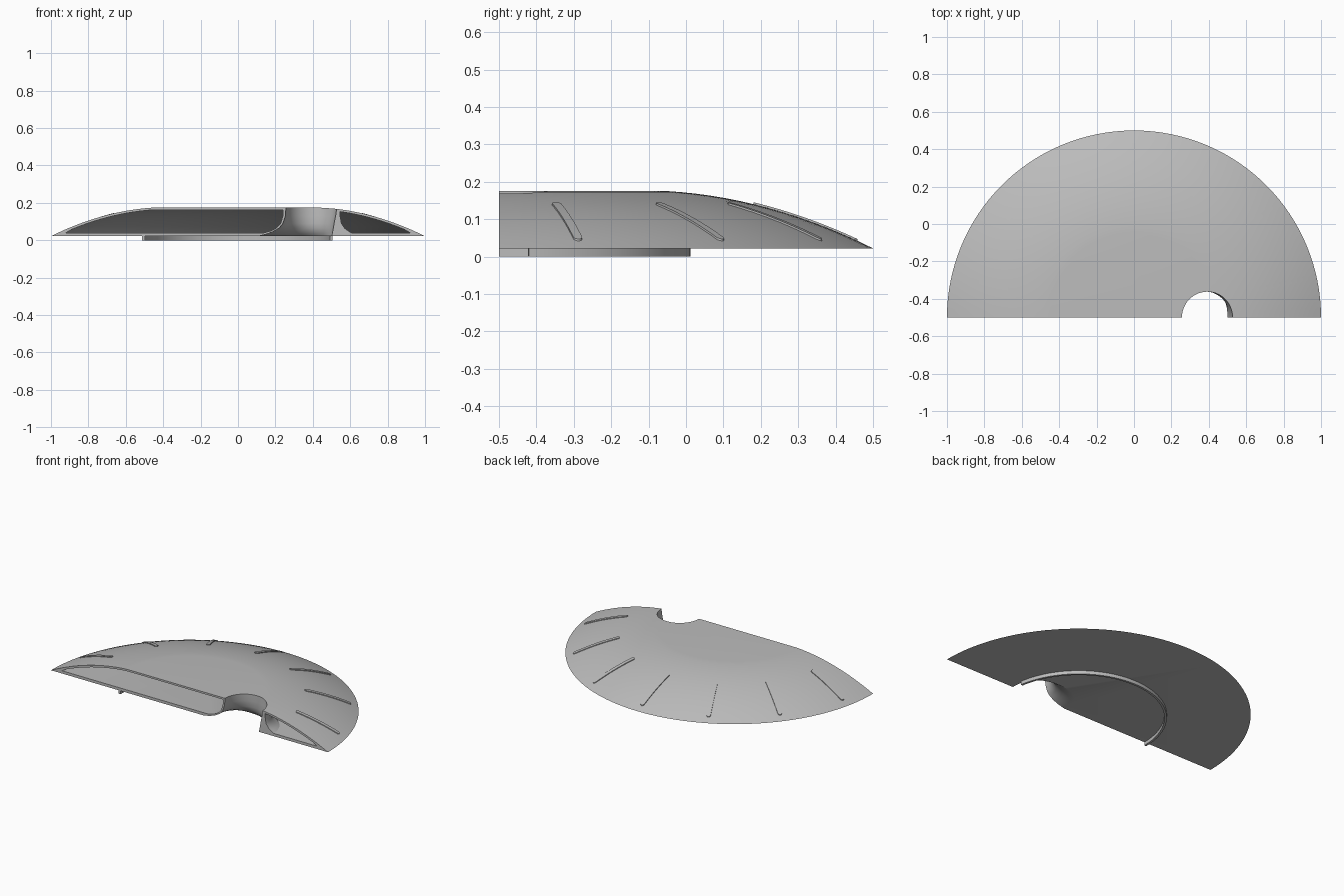
import bpy, bmesh, math

if "Cube" in bpy.data.objects:
    bpy.data.objects.remove(bpy.data.objects["Cube"], do_unlink=True)

FRONT = -0.5          # the flat cut plane and centre of revolution
BASE, TOP, FLAT_R = 0.022, 0.175, 0.45

grey = bpy.data.materials.new("plain grey")
grey.use_nodes = True
grey.diffuse_color = (0.5, 0.5, 0.5, 1)
grey.node_tree.nodes["Principled BSDF"].inputs["Base Color"].default_value = (0.5, 0.5, 0.5, 1)


def dome(r):
    """Height of the outer surface at a radius."""
    t = max(0.0, r - FLAT_R)
    return TOP - 0.06 * t - 0.397 * t * t


def finish(bm, name):
    bmesh.ops.recalc_face_normals(bm, faces=bm.faces)
    mesh = bpy.data.meshes.new(name)
    bm.to_mesh(mesh)
    bm.free()
    mesh.materials.append(grey)
    obj = bpy.data.objects.new(name, mesh)
    bpy.context.collection.objects.link(obj)
    return obj


def loft(bm, loops):
    """Skin closed loops of equal length and cap both ends."""
    rings = [[bm.verts.new(p) for p in loop] for loop in loops]
    n = len(rings[0])
    for a, b in zip(rings, rings[1:]):
        for i in range(n):
            j = (i + 1) % n
            bm.faces.new((a[i], a[j], b[j], b[i]))
    bm.faces.new(rings[0])
    bm.faces.new(rings[-1])


def revolve(name, profile, half=False, steps=128):
    """Solid of revolution about the centre of the flat side."""
    bm = bmesh.new()
    count = steps // 2 + 1 if half else steps
    angles = [2 * math.pi * i / steps for i in range(count)]
    loft(bm, [[(r * math.cos(a), FRONT + r * math.sin(a), z) for a in angles]
              for r, z in profile])
    return finish(bm, name)


def duct(name, sections):
    """Flared tube through the body; each section is z, left, right, depth."""
    bm = bmesh.new()
    loops = []
    for z, x0, x1, depth, power in sections:
        loop = []
        for i in range(64):
            a = 2 * math.pi * (i + 0.5) / 64
            c, s = math.cos(a), math.sin(a)
            loop.append(((x0 + x1) / 2 + (x1 - x0) / 2 * math.copysign(abs(c) ** power, c),
                         FRONT + depth * math.copysign(abs(s) ** power, s), z))
        loops.append(loop)
    loft(bm, loops)
    return finish(bm, name)


def activate(obj):
    bpy.ops.object.select_all(action='DESELECT')
    obj.select_set(True)
    bpy.context.view_layer.objects.active = obj


def subtract(obj, cutter):
    mod = obj.modifiers.new("cut", 'BOOLEAN')
    mod.operation, mod.solver, mod.object = 'DIFFERENCE', 'EXACT', cutter
    activate(obj)
    bpy.ops.object.modifier_apply(modifier=mod.name)
    bpy.data.objects.remove(cutter, do_unlink=True)


def smooth(obj):
    activate(obj)
    bpy.ops.object.shade_smooth_by_angle(angle=math.radians(25))


# Outer half dome and the hollow inside it
steps = 14
radii = [FLAT_R + (1 - FLAT_R) * i / steps for i in range(steps + 1)]
shell = revolve("dome_shell", [(r, dome(r)) for r in radii] , half=True)
bpy.data.objects.remove(shell, do_unlink=True)
shell = revolve("dome_shell", [(r, dome(r)) for r in radii[:-1]] + [(1, BASE)], half=True)

inner = [FLAT_R - 0.03 + 0.51 * i / steps for i in range(steps + 1)]
hollow = revolve("hollow_cutter", [(r - 0.005, dome(r) - 0.012) for r in inner if dome(r) > 0.056]
                 + [(0.92, 0.04)])

# Sleeve of material left around the notch, then the notch itself
sleeve = duct("sleeve_cutter", [
    (0.2, 0.243, 0.545, 0.152, 1), (0.13, 0.24, 0.546, 0.152, 1),
    (0.09, 0.228, 0.553, 0.16, 1), (0.065, 0.205, 0.57, 0.175, 1),
    (0.05, 0.175, 0.59, 0.195, 1), (0.038, 0.13, 0.61, 0.215, 1),
    (0.0, 0.13, 0.61, 0.215, 1)])
notch = duct("notch_cutter", [
    (0.2, 0.258, 0.532, 0.138, 1), (0.13, 0.253, 0.522, 0.138, 1),
    (0.09, 0.24, 0.514, 0.14, 1), (0.065, 0.22, 0.51, 0.147, 0.97),
    (0.045, 0.185, 0.506, 0.16, 0.93), (0.032, 0.15, 0.503, 0.175, 0.88),
    (0.022, 0.107, 0.5, 0.19, 0.84), (-0.02, 0.107, 0.5, 0.19, 0.84)])
subtract(hollow, sleeve)
subtract(shell, hollow)
subtract(shell, notch)
smooth(shell)

# Locating rim under the floor, stopping at the notch
bm = bmesh.new()
arc = [math.radians(9 + 171 * i / 72) for i in range(73)]
loft(bm, [[(r * math.cos(a), FRONT + r * math.sin(a), z)
           for r, z in ((0.498, 0), (0.512, 0), (0.512, BASE + 0.002), (0.498, BASE + 0.002))]
          for a in arc])
smooth(finish(bm, "bottom_rim"))

# Seven raised radial ribs with rounded ends
R0, R1, HALF = 0.68, 0.958, 0.012
ends = [HALF * (1 - math.cos(math.pi / 2 * k / 5)) for k in range(6)]
path = ([R0 + e for e in ends]
        + [R0 + HALF + (R1 - R0 - 2 * HALF) * k / 12 for k in range(1, 12)]
        + [R1 - e for e in reversed(ends)])
for n in range(7):
    a = math.pi * (n + 0.5) / 7
    c, s = math.cos(a), math.sin(a)
    loops = []
    for r in path:
        edge = min(r - R0, R1 - r, HALF)
        w = max(0.001, math.sqrt(max(0.0, HALF ** 2 - (HALF - edge) ** 2)))
        loops.append([(r * c - o * s, FRONT + r * s + o * c, dome(r) + h)
                      for o, h in ((-w, -0.005), (-w, 0.005), (w, 0.005), (w, -0.005))])
    bm = bmesh.new()
    loft(bm, loops)
    smooth(finish(bm, f"rib_{n + 1}"))
